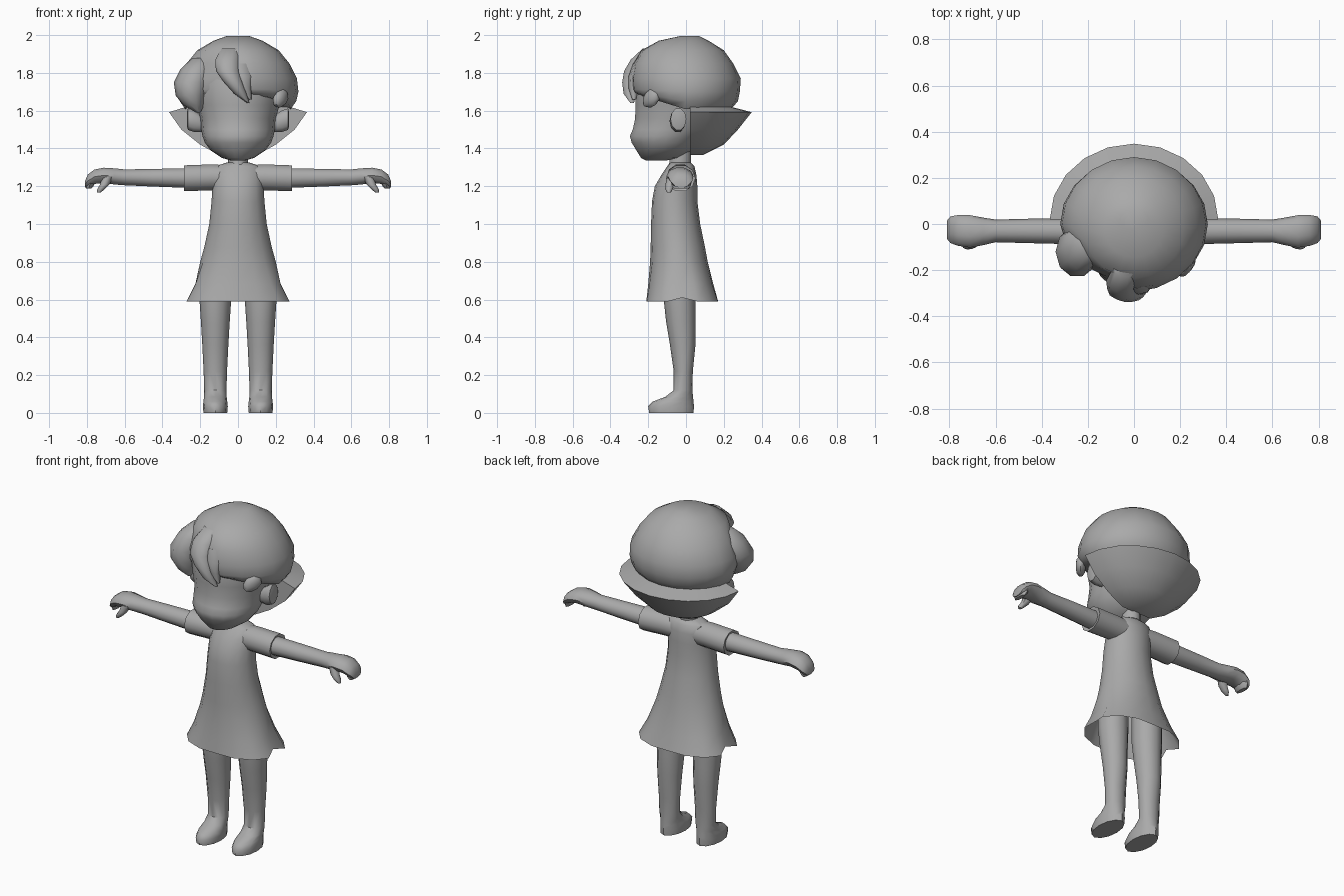
import bpy, bmesh, math
from mathutils import Vector

grey = bpy.data.materials.new("plain_grey")
grey.diffuse_color = (0.40, 0.40, 0.40, 1)


def finish(bm, name, angle=50):
    bmesh.ops.recalc_face_normals(bm, faces=bm.faces)
    me = bpy.data.meshes.new(name)
    bm.to_mesh(me)
    bm.free()
    me.materials.append(grey)
    ob = bpy.data.objects.new(name, me)
    bpy.context.collection.objects.link(ob)
    bpy.context.view_layer.objects.active = ob
    ob.select_set(True)
    bpy.ops.object.shade_smooth_by_angle(angle=math.radians(angle))
    ob.select_set(False)
    return ob


def loft(name, rings, n=12, axis="z", side=1, caps=(True, True), shape=None, angle=50):
    """Skin elliptical rings (position, centre a, centre b, radius a, radius b)."""
    bm = bmesh.new()
    rows = []
    for p, ca, cb, ra, rb in rings:
        row = []
        for i in range(n):
            t = 2 * math.pi * i / n
            a, b = ca + ra * math.cos(t), cb + rb * math.sin(t)
            co = Vector((a, b, p)) if axis == "z" else Vector((p, a, b))
            if shape:
                co = shape(co, t)
            co.x *= side
            row.append(bm.verts.new(co))
        rows.append(row)
    for lo, hi in zip(rows, rows[1:]):
        for i in range(n):
            j = (i + 1) % n
            bm.faces.new((lo[i], lo[j], hi[j], hi[i]))
    if caps[0]:
        bm.faces.new(rows[0])
    if caps[1]:
        bm.faces.new(rows[-1])
    return finish(bm, name, angle)


def spans(data, cx=0):
    """Turn (z, half width, front y, back y) into loft rings."""
    return [(z, cx, (f + b) / 2, w, (b - f) / 2) for z, w, f, b in data]


# Dress, with a boxier hem and a pleat pushed in at each side
def hem_shape(co, t):
    k = max(0, (0.8 - co.z) / 0.21)
    s = abs(math.sin(2 * t))
    co.x *= 1 + 0.10 * k * s
    co.y += (co.y + 0.03) * 0.10 * k * s
    if abs(math.sin(t)) < 0.1:
        co.x *= 1 - 0.10 * k
        co.z += 0.02 * k
    return co


loft("dress", spans([
    (0.59, 0.275, -0.21, 0.17), (0.68, 0.235, -0.2, 0.145), (0.8, 0.2, -0.19, 0.115),
    (0.88, 0.178, -0.187, 0.1), (1.0, 0.152, -0.185, 0.075), (1.12, 0.14, -0.18, 0.06),
    (1.2, 0.135, -0.165, 0.06), (1.26, 0.135, -0.13, 0.055), (1.305, 0.125, -0.1, 0.045),
    (1.325, 0.06, -0.085, 0.025)]), 16, caps=(False, True), shape=hem_shape)

# Neck
loft("neck", spans([(1.29, 0.055, -0.1, 0.02), (1.33, 0.052, -0.09, 0.03),
                    (1.42, 0.052, -0.09, 0.03)]), 10)

# Face and skull, chin to crown
loft("head", spans([
    (1.337, 0.04, -0.215, -0.10), (1.35, 0.085, -0.24, -0.03), (1.39, 0.145, -0.265, 0.03),
    (1.43, 0.175, -0.29, 0.07), (1.465, 0.188, -0.3, 0.1), (1.5, 0.195, -0.285, 0.13),
    (1.56, 0.2, -0.272, 0.16), (1.63, 0.22, -0.272, 0.18), (1.74, 0.235, -0.272, 0.2),
    (1.84, 0.2, -0.235, 0.18)]), 18)


# Hair cap, its rim lifted over the forehead
def cap_shape(co, t):
    front = max(0, -math.sin(t))
    if co.z < 1.72:
        co.z += 0.07 * front * (1.72 - co.z) / 0.1
    if co.x < 0 and front > 0.3 and co.z < 1.9:
        co.y += 0.04 * min(1, -co.x / 0.1)
    return co


loft("hair_cap", spans([
    (1.61, 0.28, -0.26, 0.24), (1.65, 0.308, -0.28, 0.275), (1.70, 0.32, -0.288, 0.285),
    (1.77, 0.312, -0.292, 0.29), (1.85, 0.272, -0.278, 0.25), (1.92, 0.215, -0.235, 0.2),
    (1.97, 0.13, -0.145, 0.12), (1.995, 0.06, -0.03, 0.07)]), 20, shape=cap_shape)

# Flipped out back hair: half bowl that ends level with the ears
bm = bmesh.new()
rows = []
for z, rx, ry in [(1.62, 0.275, 0.22), (1.592, 0.365, 0.328), (1.50, 0.30, 0.255),
                  (1.42, 0.2, 0.18), (1.365, 0.1, 0.07)]:
    rows.append([bm.verts.new((rx * math.cos(math.pi * i / 10),
                               0.02 + ry * math.sin(math.pi * i / 10), z)) for i in range(11)])
for lo, hi in zip(rows, rows[1:]):
    for i in range(10):
        bm.faces.new((lo[i], lo[i + 1], hi[i + 1], hi[i]))
bm.faces.new([r[0] for r in rows] + [r[-1] for r in reversed(rows)])
bm.faces.new(rows[-1])
finish(bm, "hair_flip", 45)

# Side lock and swept fringe
loft("side_lock", [(1.88, -0.19, -0.09, 0.05, 0.05), (1.82, -0.22, -0.1, 0.085, 0.1),
                   (1.75, -0.245, -0.12, 0.095, 0.11), (1.68, -0.25, -0.14, 0.08, 0.09),
                   (1.63, -0.235, -0.15, 0.055, 0.06), (1.59, -0.21, -0.16, 0.012, 0.015)], 10)
loft("fringe_lock", [(1.93, -0.04, -0.19, 0.05, 0.04), (1.87, -0.055, -0.245, 0.065, 0.05),
                     (1.81, -0.055, -0.28, 0.062, 0.05), (1.75, -0.025, -0.297, 0.05, 0.043),
                     (1.69, 0.012, -0.297, 0.033, 0.035), (1.64, 0.055, -0.285, 0.006, 0.01)], 10)
loft("fringe_tip", [(1.85, 0.0, -0.25, 0.06, 0.03), (1.78, 0.02, -0.27, 0.055, 0.035),
                    (1.72, 0.035, -0.275, 0.035, 0.03), (1.66, 0.065, -0.275, 0.006, 0.01)], 8)

# Hair clip: rounded drop lying against the cap
clip = loft("hair_clip", [(-0.055, 0, 0, 0.012, 0.012), (-0.035, 0, 0, 0.035, 0.024),
                          (0.0, 0, 0, 0.046, 0.028), (0.035, 0, 0, 0.04, 0.024),
                          (0.052, 0, 0, 0.015, 0.012)], 10)
clip.location = (0.225, -0.185, 1.665)
clip.rotation_euler = (0, math.radians(50), math.radians(50))

for side, tag in ((1, "left"), (-1, "right")):
    # Ear
    loft(tag + "_ear", [(0.19, -0.04, 1.53, 0.03, 0.045), (0.235, -0.045, 1.545, 0.042, 0.06),
                        (0.265, -0.04, 1.555, 0.042, 0.06), (0.27, -0.04, 1.555, 0.025, 0.04)],
         10, "x", side)
    # Sleeve
    loft(tag + "_sleeve", [(0.06, -0.03, 1.245, 0.07, 0.07), (0.14, -0.03, 1.247, 0.074, 0.072),
                           (0.285, -0.028, 1.242, 0.078, 0.072), (0.278, -0.028, 1.242, 0.055, 0.055)],
         10, "x", side, angle=40)
    # Arm running into a curled hand
    loft(tag + "_arm", [(0.25, -0.032, 1.243, 0.056, 0.055), (0.45, -0.03, 1.245, 0.053, 0.049),
                        (0.6, -0.03, 1.247, 0.049, 0.044), (0.655, -0.032, 1.252, 0.06, 0.045),
                        (0.71, -0.032, 1.258, 0.07, 0.042), (0.76, -0.028, 1.25, 0.067, 0.04),
                        (0.795, -0.025, 1.228, 0.058, 0.036), (0.81, -0.025, 1.21, 0.04, 0.018)],
         10, "x", side)
    # Curled fingers and thumb
    loft(tag + "_fingers", [(1.245, 0.775, -0.025, 0.025, 0.055), (1.205, 0.785, -0.025, 0.023, 0.052),
                            (1.187, 0.79, -0.025, 0.013, 0.04)], 8, side=side)
    loft(tag + "_thumb", [(1.25, 0.69, -0.07, 0.03, 0.03), (1.21, 0.705, -0.085, 0.025, 0.024),
                          (1.185, 0.725, -0.09, 0.02, 0.02), (1.167, 0.737, -0.09, 0.01, 0.01)],
         8, side=side)
    # Leg and foot in one skin
    leg = [(0.0, 0.063, -0.195, 0.04), (0.035, 0.066, -0.2, 0.042), (0.06, 0.063, -0.175, 0.04),
           (0.085, 0.06, -0.11, 0.037), (0.12, 0.059, -0.065, 0.034), (0.22, 0.062, -0.065, 0.036),
           (0.36, 0.069, -0.085, 0.05), (0.48, 0.076, -0.105, 0.05), (0.6, 0.084, -0.118, 0.05),
           (0.76, 0.085, -0.12, 0.05)]
    loft(tag + "_leg", spans(leg, 0.12), 12, side=side)
